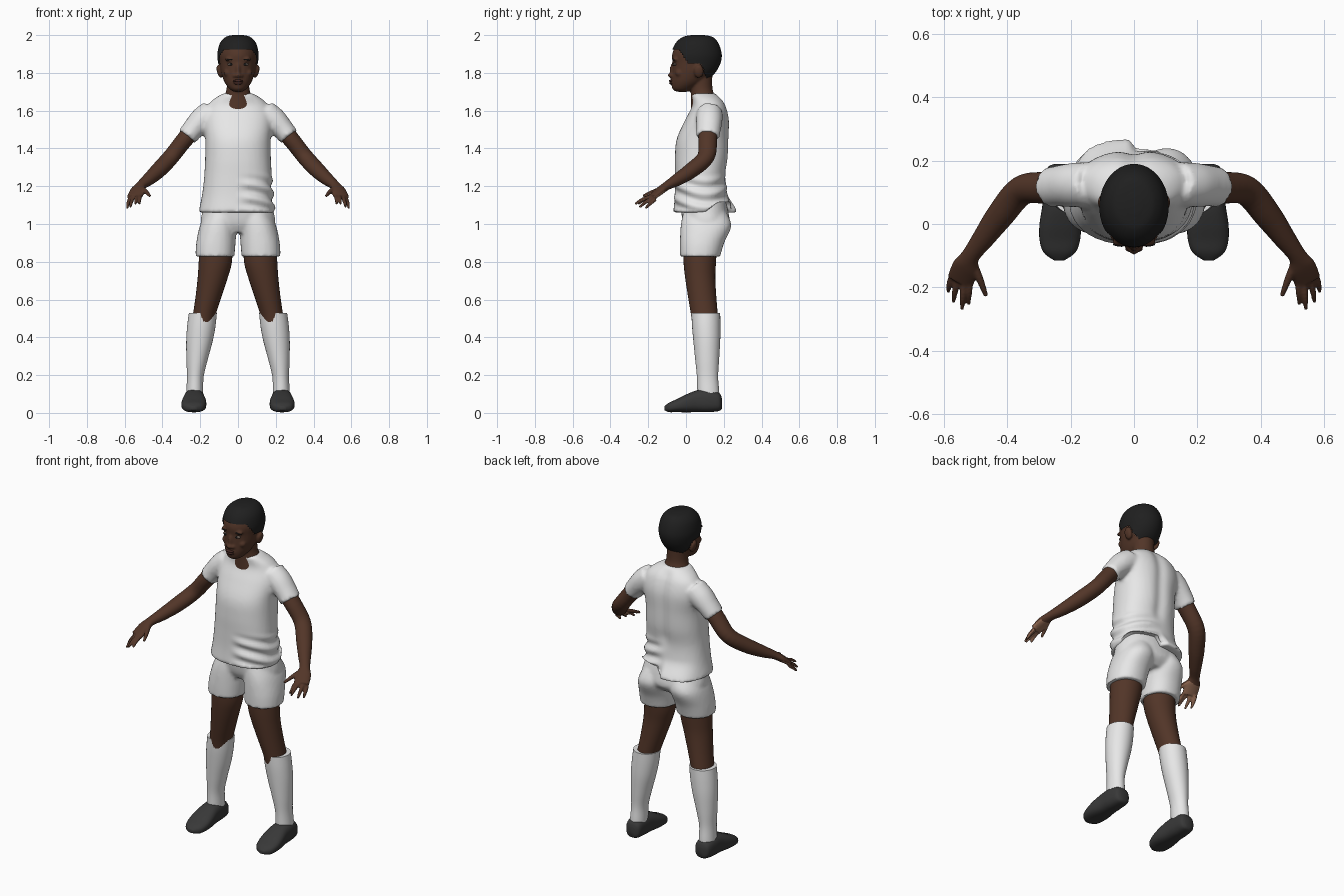
import bpy, bmesh, math
from mathutils import Vector, Matrix

if "Cube" in bpy.data.objects:
    bpy.data.objects.remove(bpy.data.objects["Cube"])


def mat(name, r, g, b):
    m = bpy.data.materials.new(name)
    m.diffuse_color = (r, g, b, 1)
    m.use_nodes = True
    m.node_tree.nodes["Principled BSDF"].inputs["Base Color"].default_value = m.diffuse_color
    return m


SKIN = mat("brown skin", 0.085, 0.036, 0.021)
PALM = mat("palm skin", 0.30, 0.15, 0.09)
LIP = mat("lips", 0.06, 0.022, 0.017)
EYE = mat("eye white", 0.20, 0.15, 0.12)
DARK = mat("black hair", 0.014, 0.014, 0.014)
CLOTH = mat("white cloth", 0.80, 0.80, 0.80)
SHOE = mat("dark shoe", 0.04, 0.04, 0.04)


def spline(keys, steps):
    """Catmull-Rom interpolation through rows of numbers."""
    out = []
    for i in range(len(keys) - 1):
        p0, p1, p2 = keys[max(i - 1, 0)], keys[i], keys[i + 1]
        p3 = keys[min(i + 2, len(keys) - 1)]
        for k in range(steps):
            t = k / steps
            out.append([0.5 * (2 * b + (c - a) * t + (2 * a - 5 * b + 4 * c - d) * t * t
                               + (3 * b - a - 3 * c + d) * t ** 3)
                        for a, b, c, d in zip(p0, p1, p2, p3)])
    return out + [list(keys[-1])]


def loft(bm, keys, axis=None, n=32, steps=5, power=2.0):
    """Closed skin over oval rings (x, y, z, half width, half depth)."""
    rows, rings = spline(keys, steps), []
    for i, (x, y, z, a, b) in enumerate(rows):
        if axis == 'Z':
            u, v = Vector((1, 0, 0)), Vector((0, 1, 0))
        elif axis == 'Y':
            u, v = Vector((1, 0, 0)), Vector((0, 0, 1))
        else:
            t = Vector(rows[min(i + 1, len(rows) - 1)][:3]) - Vector(rows[max(i - 1, 0)][:3])
            t.normalize()
            u = t.cross(Vector((0, 0, 1))).normalized()
            v = u.cross(t)
        ring = []
        for k in range(n):
            c, s = math.cos(math.tau * k / n), math.sin(math.tau * k / n)
            e = 2 / power
            ring.append(bm.verts.new(Vector((x, y, z))
                                     + u * a * math.copysign(abs(c) ** e, c)
                                     + v * b * math.copysign(abs(s) ** e, s)))
        rings.append(ring)
    for r0, r1 in zip(rings, rings[1:]):
        for k in range(n):
            bm.faces.new((r0[k], r0[(k + 1) % n], r1[(k + 1) % n], r1[k]))
    bm.faces.new(rings[0])
    bm.faces.new(rings[-1])


def ball(bm, loc, radii, tilt=0):
    m = Matrix.Translation(loc) @ Matrix.Rotation(tilt, 4, 'Y') @ Matrix.Diagonal((*radii, 1))
    bmesh.ops.create_uvsphere(bm, u_segments=20, v_segments=12, radius=1, matrix=m)


def mirror(bm):
    geo = bmesh.ops.duplicate(bm, geom=bm.verts[:] + bm.edges[:] + bm.faces[:])["geom"]
    for v in geo:
        if isinstance(v, bmesh.types.BMVert):
            v.co.x = -v.co.x


def finish(name, bm, mats, voxel=0, smooth=0, angle=50):
    bmesh.ops.recalc_face_normals(bm, faces=bm.faces[:])
    me = bpy.data.meshes.new(name)
    bm.to_mesh(me)
    bm.free()
    ob = bpy.data.objects.new(name, me)
    bpy.context.collection.objects.link(ob)
    bpy.ops.object.select_all(action='DESELECT')
    ob.select_set(True)
    bpy.context.view_layer.objects.active = ob
    if voxel:
        r = ob.modifiers.new("fuse", 'REMESH')
        r.mode, r.voxel_size = 'VOXEL', voxel
        s = ob.modifiers.new("soften", 'SMOOTH')
        s.factor, s.iterations = 0.5, smooth
        for md in ("fuse", "soften"):
            bpy.ops.object.modifier_apply(modifier=md)
    ob.data.materials.clear()
    for m in mats:
        ob.data.materials.append(m)
    bpy.ops.object.shade_smooth_by_angle(angle=math.radians(angle))
    return ob


def step(a, b, x):
    t = min(max((x - a) / (b - a), 0), 1)
    return t * t * (3 - 2 * t)


# Head with neck, nose, brow and ears
HEAD = [(0, -.02, 1.70, .022, .03), (0, -.015, 1.715, .045, .057), (0, .01, 1.75, .071, .087),
        (0, .035, 1.80, .089, .109), (0, .05, 1.85, .097, .122), (0, .053, 1.90, .101, .126),
        (0, .056, 1.95, .088, .106), (0, .06, 1.98, .058, .072), (0, .06, 1.99, .02, .025)]
bm = bmesh.new()
loft(bm, HEAD, 'Z')
loft(bm, [(0, .095, 1.60, .10, .07), (0, .09, 1.67, .075, .064), (0, .082, 1.72, .06, .058),
          (0, .08, 1.80, .06, .06)], 'Z')
ball(bm, (0, -.068, 1.81), (.013, .018, .045))
ball(bm, (0, -.075, 1.787), (.019, .022, .014))
ball(bm, (0, -.055, 1.752), (.035, .03, .024))
for s in (-1, 1):
    ball(bm, (s * .016, -.07, 1.784), (.013, .015, .011))
    ball(bm, (s * .04, -.056, 1.872), (.03, .014, .012))
    ball(bm, (s * .052, -.035, 1.80), (.024, .022, .022))
    ball(bm, (s * .098, .068, 1.808), (.014, .026, .036), s * .25)
finish("head", bm, [SKIN], .006, 4)

# Lips, eyes, pupils and eyebrows
bm = bmesh.new()
ball(bm, (0, -.079, 1.758), (.027, .011, .007))
ball(bm, (0, -.078, 1.746), (.024, .011, .008))
finish("lips", bm, [LIP])
for name, x, y, z, radii, m, tilt in (
        ("eyes", .04, -.058, 1.845, (.017, .011, .007), EYE, 0),
        ("pupils", .039, -.066, 1.845, (.007, .006, .007), DARK, 0),
        ("eyebrows", .043, -.064, 1.871, (.024, .007, .004), DARK, .12)):
    bm = bmesh.new()
    ball(bm, (x, y, z), radii, tilt)
    mirror(bm)
    finish(name, bm, [m])

# Short hair: larger head shell trimmed along the hairline
bm = bmesh.new()
loft(bm, [(x, y + .002, z + .01 * step(1.9, 1.99, z), a + .008, b + .008) for x, y, z, a, b in HEAD[2:]],
     'Z', n=72, steps=10)


def hairline(y):
    return 1.925 - .075 * step(-.045, .02, y) - .09 * step(.075, .115, y)


bmesh.ops.delete(bm, geom=[f for f in bm.faces
                           if f.calc_center_median().z < hairline(f.calc_center_median().y)
                           or len(f.verts) > 4 and f.calc_center_median().z < 1.9], context='FACES')
finish("hair", bm, [DARK])

# Shirt: torso and sleeves fused
bm = bmesh.new()
loft(bm, [(.14, .125, 1.585, .07, .072), (.19, .123, 1.55, .07, .068), (.235, .12, 1.505, .065, .058),
          (.27, .115, 1.462, .062, .054)])
mirror(bm)
loft(bm, [(-.008, .088, 1.06, .202, .155), (-.003, .08, 1.15, .188, .14), (0, .076, 1.25, .179, .135),
          (0, .083, 1.35, .174, .142), (0, .09, 1.45, .173, .139), (0, .113, 1.55, .182, .118),
          (0, .123, 1.62, .165, .092), (0, .113, 1.66, .13, .08), (0, .092, 1.692, .078, .066)],
     'Z', n=48, power=2.3)
shirt = finish("shirt", bm, [CLOTH], .011, 4)
normals = [v.normal.copy() for v in shirt.data.vertices]
for v, nor in zip(shirt.data.vertices, normals):
    x, y, z = v.co
    # Gathered folds on one side, spine groove, loose flap and raised hem at the back
    fold = step(-.02, .08, x) * (1 - step(1.2, 1.28, z)) * step(1.06, 1.09, z)
    wave = .008 * math.sin(z * 85 + x * 9 + 2 * math.sin(y * 14)) * fold
    groove = -.012 * math.exp(-(x / .035) ** 2) * step(.15, .2, y) * step(1.2, 1.3, z)
    v.co += nor * (wave + groove)
    v.co.y += .03 * (1 - step(-.02, .01, x)) * step(.12, .22, y) * (1 - step(1.06, 1.17, z))
    hem = 1.057 + .06 * step(.0, .03, x) * step(.08, .18, y)
    v.co.z = max(v.co.z, hem)

# Shorts: hips and two leg openings fused
bm = bmesh.new()
loft(bm, [(.122, .075, .828, .103, .106), (.117, .085, .90, .104, .117), (.104, .106, .99, .098, .134),
          (.085, .10, 1.06, .085, .115)], 'Z', power=2.2)
mirror(bm)
loft(bm, [(0, .1, .955, .15, .09), (0, .108, 1.0, .195, .122), (0, .1, 1.06, .19, .125),
          (0, .088, 1.13, .168, .12)], 'Z', power=2.2)
finish("shorts", bm, [CLOTH], .01, 3)

# Bare legs, socks and shoes, each as a mirrored pair
PAIRS = [
    ("legs", SKIN, 'Z', 2, [(.115, .075, .90, .085, .09), (.12, .073, .80, .088, .086),
                            (.133, .075, .72, .08, .08), (.155, .085, .62, .069, .075),
                            (.176, .096, .53, .061, .071), (.185, .10, .48, .06, .068)]),
    ("socks", CLOTH, 'Z', 2, [(.186, .105, .53, .074, .076), (.194, .107, .46, .075, .075),
                              (.204, .11, .38, .07, .071), (.217, .112, .28, .056, .063),
                              (.226, .114, .19, .044, .056), (.229, .118, .11, .045, .058),
                              (.23, .12, .06, .045, .055)]),
    ("shoes", SHOE, 'Y', 2.6, [(.228, .19, .05, .022, .028), (.23, .175, .058, .045, .048),
                               (.232, .12, .064, .053, .06), (.232, .06, .062, .057, .058),
                               (.233, 0, .05, .065, .047), (.234, -.05, .038, .064, .034),
                               (.235, -.09, .029, .05, .025), (.236, -.115, .024, .016, .01)])]
for name, m, axis, power, keys in PAIRS:
    bm = bmesh.new()
    loft(bm, keys, axis, power=power)
    mirror(bm)
    finish(name, bm, [m])

# Arms with hands and fingers, palms in a lighter colour
bm = bmesh.new()
loft(bm, [(.2, .12, 1.54, .05, .05), (.28, .115, 1.45, .05, .045), (.355, .105, 1.355, .047, .043),
          (.42, .03, 1.285, .044, .041), (.475, -.045, 1.235, .035, .033), (.515, -.10, 1.203, .029, .023),
          (.53, -.135, 1.178, .043, .021), (.548, -.18, 1.142, .043, .016)])
FINGERS = [((.517, -.17, 1.153), (.52, -.215, 1.135), (.522, -.253, 1.105)),
           ((.536, -.18, 1.148), (.540, -.23, 1.13), (.543, -.27, 1.105)),
           ((.556, -.175, 1.14), (.565, -.215, 1.115), (.570, -.247, 1.088)),
           ((.573, -.16, 1.132), (.582, -.19, 1.108), (.586, -.215, 1.082)),
           ((.508, -.12, 1.19), (.486, -.175, 1.17), (.466, -.228, 1.148))]
for a, b, c in FINGERS:
    r = .0125 if c[0] < .5 else .0105
    loft(bm, [(*a, r, r), (*b, r * .95, r * .95), (*c, r * .6, r * .6)], n=12)
mirror(bm)
arms = finish("arms", bm, [SKIN, PALM], .0055, 2)
for f in arms.data.polygons:
    if f.center.y < -.115 and f.normal.z < -.35 and f.center.z < 1.18:
        f.material_index = 1
